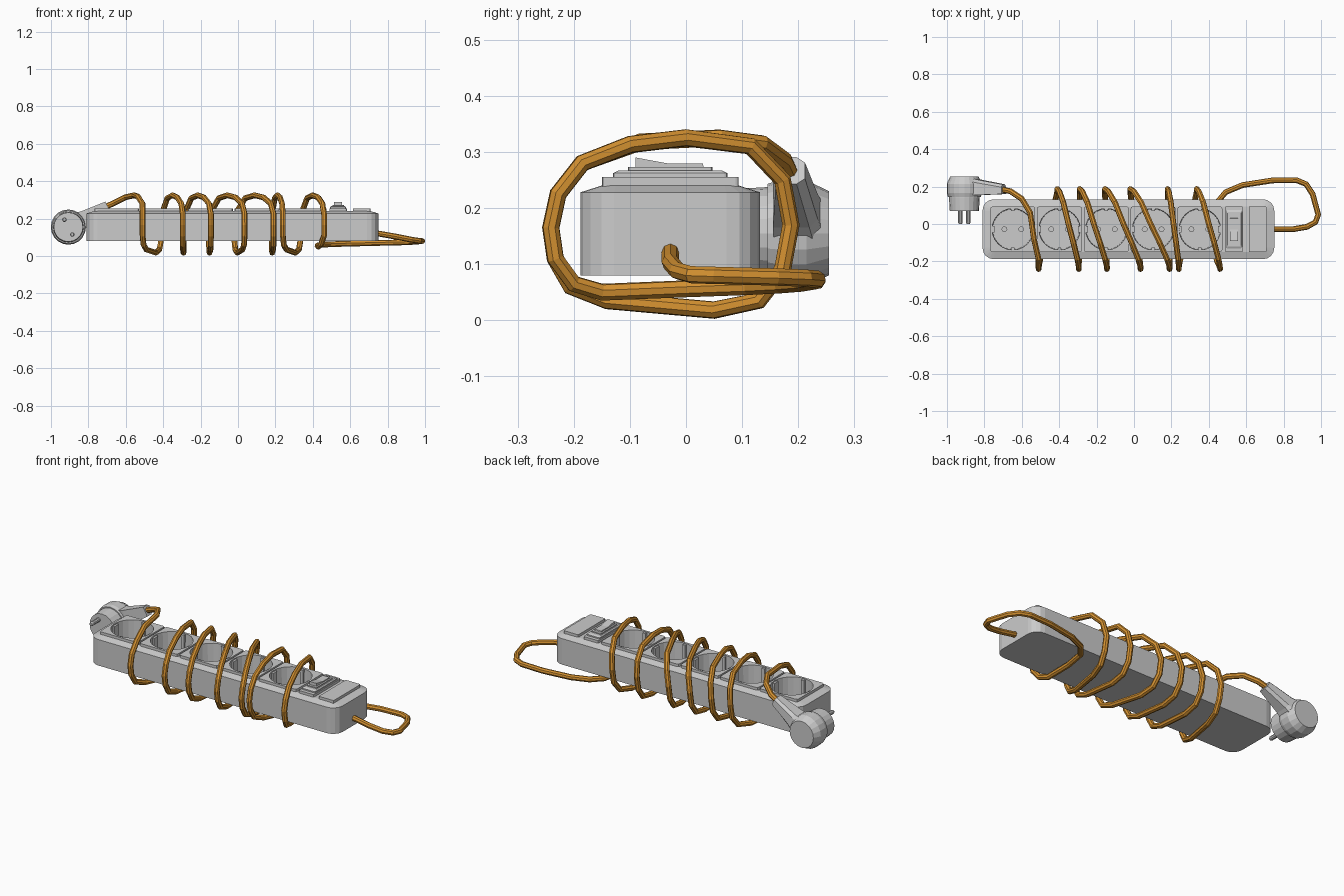
import bpy, bmesh
from math import sin, cos, pi, radians
from mathutils import Vector

if "Cube" in bpy.data.objects:
    bpy.data.objects.remove(bpy.data.objects["Cube"])


def finish(name, bm):
    bmesh.ops.recalc_face_normals(bm, faces=bm.faces)
    me = bpy.data.meshes.new(name)
    bm.to_mesh(me)
    bm.free()
    ob = bpy.data.objects.new(name, me)
    bpy.context.collection.objects.link(ob)
    return ob


def loft(bm, rings):
    """Closed solid through matching rings of points."""
    vs = [[bm.verts.new(p) for p in ring] for ring in rings]
    n = len(vs[0])
    for a, b in zip(vs, vs[1:]):
        for i in range(n):
            j = (i + 1) % n
            bm.faces.new((a[i], a[j], b[j], b[i]))
    bm.faces.new(vs[0][::-1])
    bm.faces.new(vs[-1])


def rrect(cx, cy, hx, hy, r, z, n=4):
    pts = []
    for k, (sx, sy) in enumerate(((1, 1), (-1, 1), (-1, -1), (1, -1))):
        for i in range(n + 1):
            a = pi / 2 * (k + i / n)
            pts.append((cx + sx * (hx - r) + r * cos(a), cy + sy * (hy - r) + r * sin(a), z))
    return pts


def circle_z(cx, cy, r, z, n=24):
    return [(cx + r * cos(2 * pi * i / n), cy + r * sin(2 * pi * i / n), z) for i in range(n)]


def circle_y(cx, cz, r, y, n=20):
    return [(cx + r * cos(2 * pi * i / n), y, cz + r * sin(2 * pi * i / n)) for i in range(n)]


def box(bm, x0, x1, y0, y1, z0, z1):
    loft(bm, [[(x0, y0, z), (x1, y0, z), (x1, y1, z), (x0, y1, z)] for z in (z0, z1)])


CY = -0.028
SOCKETS = [-0.648 + 0.25 * i for i in range(5)]
FLOOR = 0.14

# main housing
bm = bmesh.new()
loft(bm, [rrect(-0.03, CY, 0.78, 0.16, 0.06, 0.08),
          rrect(-0.03, CY, 0.78, 0.16, 0.06, 0.228),
          rrect(-0.03, CY, 0.74, 0.122, 0.025, 0.24)])
housing = finish("housing", bm)

# raised socket panels
bm = bmesh.new()
for x in SOCKETS:
    loft(bm, [rrect(x, CY, 0.12, 0.122, 0.012, 0.235, 2),
              rrect(x, CY, 0.12, 0.122, 0.012, 0.255, 2)])
panels = finish("socket_panels", bm)

# cutters for the wells and the pin holes
bm = bmesh.new()
for x in SOCKETS:
    loft(bm, [circle_z(x, CY, 0.108, FLOOR), circle_z(x, CY, 0.112, 0.3)])
well_cutter = finish("well_cutter", bm)
bm = bmesh.new()
for x in SOCKETS:
    for s in (-1, 1):
        loft(bm, [circle_z(x + s * 0.045, CY, 0.013, 0.11, 10),
                  circle_z(x + s * 0.045, CY, 0.013, 0.2, 10)])
pin_cutter = finish("pin_hole_cutter", bm)
for ob, cutters in ((housing, (well_cutter, pin_cutter)), (panels, (well_cutter,))):
    for c in cutters:
        m = ob.modifiers.new("cut", 'BOOLEAN')
        m.operation = 'DIFFERENCE'
        m.solver = 'EXACT'
        m.object = c
for c in (well_cutter, pin_cutter):
    c.hide_render = True
    c.hide_viewport = True

# earth clips and side guide ribs inside the wells
clips, ribs = bmesh.new(), bmesh.new()
for x in SOCKETS:
    for s in (-1, 1):
        ya, yb = sorted((CY + s * 0.097, CY + s * 0.112))
        box(clips, x - 0.009, x + 0.009, ya, yb, FLOOR - 0.005, 0.25)
        xa, xb = sorted((x + s * 0.098, x + s * 0.112))
        box(ribs, xa, xb, CY - 0.018, CY + 0.018, FLOOR - 0.005, 0.248)
finish("earth_clips", clips)
finish("guide_ribs", ribs)

# switch base, stepped frame and rocker
bm = bmesh.new()
loft(bm, [rrect(0.535, CY, 0.047, 0.122, 0.006, z, 2) for z in (0.235, 0.255)])
loft(bm, [rrect(0.535, CY, 0.042, 0.102, 0.005, 0.25, 2),
          rrect(0.535, CY, 0.042, 0.102, 0.005, 0.262, 2),
          rrect(0.535, CY, 0.036, 0.092, 0.005, 0.267, 2)])
loft(bm, [rrect(0.535, CY, 0.031, 0.075, 0.004, z, 2) for z in (0.262, 0.273)])
finish("switch_frame", bm)
bm = bmesh.new()
rocker = [(-0.09, 0.26), (-0.09, 0.29), (-0.03, 0.279), (0.03, 0.279), (0.035, 0.26)]
loft(bm, [[(x, y, z) for y, z in rocker] for x in (0.513, 0.557)])
finish("switch_rocker", bm)

# blank end panel
bm = bmesh.new()
loft(bm, [rrect(0.661, CY, 0.047, 0.122, 0.006, z, 2) for z in (0.235, 0.255)])
finish("end_panel", bm)

# plug head, pins and angled grip
PX, PZ, ANG = -0.907, 0.155, radians(28)
bm = bmesh.new()
loft(bm, [circle_y(PX, PZ, r, y) for r, y in
          ((0.078, 0.07), (0.082, 0.14), (0.082, 0.175))])
loft(bm, [circle_y(PX, PZ, r, y) for r, y in
          ((0.088, 0.145), (0.094, 0.165), (0.094, 0.215), (0.075, 0.255))])
finish("plug_head", bm)
bm = bmesh.new()
for s in (-1, 1):
    cx, cz = PX - s * 0.045 * sin(ANG), PZ + s * 0.045 * cos(ANG)
    loft(bm, [circle_y(cx, cz, r, y, 10) for r, y in
              ((0.012, 0.08), (0.012, 0.007), (0.008, 0.0))])
finish("plug_pins", bm)
bm = bmesh.new()
rings = []
for u, v, y0, y1 in ((0, 0.07, 0.16, 0.255), (0.1, 0.042, 0.155, 0.235), (0.238, 0.027, 0.16, 0.212)):
    sec = [(-v, y0), (v, y0), (v, y1 - 0.015), (v * 0.6, y1), (-v * 0.6, y1), (-v, y1 - 0.015)]
    rings.append([(PX + u * cos(ANG) - a * sin(ANG), y, PZ + u * sin(ANG) + a * cos(ANG))
                  for a, y in sec])
loft(bm, rings)
finish("plug_grip", bm)

# cable: lead from plug, six wraps, tail loop into the housing
START = [-0.41, -0.29, -0.155, -0.02, 0.18, 0.335]   # x at the back of each wrap
END = [-0.51, -0.295, -0.145, 0.035, 0.19, 0.24, 0.46]  # x at the front
OVER = [(0.187, 0.17, 0.0), (0.172, 0.25, 0.1), (0.115, 0.31, 0.28), (0, 0.325, 0.52),
        (-0.1, 0.313, 0.75), (-0.185, 0.28, 0.93), (-0.228, 0.225, 1), (-0.241, 0.165, 1),
        (-0.233, 0.11, 1)]
UNDER = [(-0.205, 0.06, 0.05), (-0.14, 0.035, 0.2), (0.05, 0.018, 0.7),
         (0.13, 0.035, 0.9), (0.172, 0.09, 1)]
path = [(-0.72, 0.187, 0.258), (-0.66, 0.175, 0.285), (-0.6, 0.135, 0.315), (-0.555, 0.06, 0.325),
        (-0.535, -0.08, 0.318)]
path += [(END[0] - 0.01 * (1 - t), y, z) for y, z, t in OVER[5:]]
for i, s in enumerate(START):
    e0, e1 = END[i], END[i + 1]
    path += [(e0 + (s - e0) * t, y, z) for y, z, t in UNDER]
    path += [(s + (e1 - s) * t, y, z) for y, z, t in OVER]
path += [(0.445, -0.2, 0.065), (0.43, -0.15, 0.05), (0.425, 0, 0.056), (0.44, 0.11, 0.06),
         (0.49, 0.17, 0.063), (0.58, 0.208, 0.066), (0.74, 0.233, 0.07), (0.87, 0.234, 0.073),
         (0.92, 0.213, 0.075), (0.955, 0.16, 0.077), (0.985, 0.05, 0.08), (0.97, 0.01, 0.081),
         (0.925, -0.015, 0.088), (0.85, -0.028, 0.103), (0.73, -0.028, 0.124)]
cu = bpy.data.curves.new("cable", 'CURVE')
cu.dimensions = '3D'
cu.bevel_depth = 0.0155
cu.bevel_resolution = 2
cu.use_fill_caps = True
sp = cu.splines.new('POLY')
sp.points.add(len(path) - 1)
for p, co in zip(sp.points, path):
    p.co = (*co, 1)
sp.use_smooth = False
cable = bpy.data.objects.new("cable", cu)
bpy.context.collection.objects.link(cable)
mat = bpy.data.materials.new("orange_cable")
mat.diffuse_color = (0.65, 0.28, 0.03, 1)
mat.use_nodes = True
mat.node_tree.nodes["Principled BSDF"].inputs["Base Color"].default_value = mat.diffuse_color
cu.materials.append(mat)
